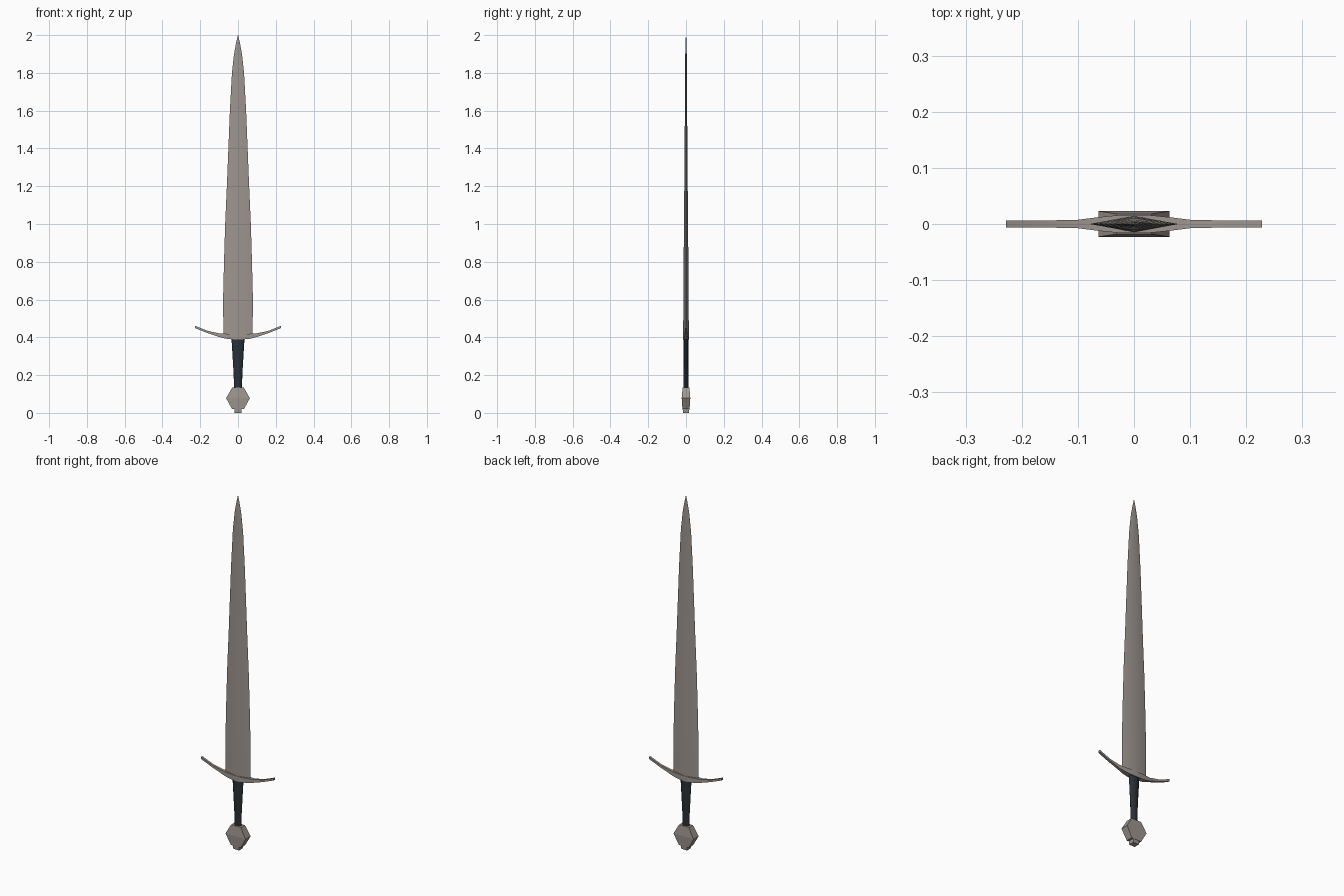
import bpy, bmesh, math

if "Cube" in bpy.data.objects:
    bpy.data.objects.remove(bpy.data.objects["Cube"])


def material(name, rgb):
    m = bpy.data.materials.new(name)
    m.diffuse_color = (*rgb, 1)
    m.use_nodes = True
    m.node_tree.nodes["Principled BSDF"].inputs["Base Color"].default_value = m.diffuse_color
    return m


steel = material("dull steel", (0.34, 0.30, 0.275))
leather = material("dark grip leather", (0.022, 0.03, 0.037))


def loft(name, rings, mat, angle=30):
    """Skin a list of equal-length vertex rings and cap both ends."""
    bm = bmesh.new()
    vs = [[bm.verts.new(p) for p in ring] for ring in rings]
    n = len(vs[0])
    for a, b in zip(vs, vs[1:]):
        for i in range(n):
            j = (i + 1) % n
            bm.faces.new((a[i], a[j], b[j], b[i]))
    bm.faces.new(vs[0])
    bm.faces.new(vs[-1])
    bmesh.ops.remove_doubles(bm, verts=bm.verts, dist=1e-5)
    bmesh.ops.recalc_face_normals(bm, faces=bm.faces)
    for f in bm.faces:
        f.smooth = True
    for e in bm.edges:
        e.smooth = e.calc_face_angle(0) < math.radians(angle)
    me = bpy.data.meshes.new(name)
    bm.to_mesh(me)
    bm.free()
    me.materials.append(mat)
    ob = bpy.data.objects.new(name, me)
    bpy.context.collection.objects.link(ob)
    return ob


# Blade: diamond section, (height, half width, half thickness)
blade = [(0.40, 0.077, 0.015), (0.60, 0.079, 0.014), (0.80, 0.074, 0.0125),
         (1.0, 0.068, 0.011), (1.2, 0.059, 0.009), (1.4, 0.051, 0.0075),
         (1.6, 0.043, 0.006), (1.8, 0.032, 0.005), (1.9, 0.021, 0.004),
         (1.96, 0.010, 0.003), (2.0, 0.0006, 0.0005)]
loft("blade", [[(-w, 0, z), (0, -t, z), (w, 0, z), (0, t, z)]
               for z, w, t in blade], steel)

# Curved crossguard: (x, bottom, top, half depth), mirrored about the middle
half = [(0.03, 0.389, 0.418, 0.0155), (0.065, 0.393, 0.419, 0.012),
        (0.10, 0.402, 0.421, 0.0075), (0.16, 0.422, 0.434, 0.0062),
        (0.228, 0.449, 0.461, 0.006)]
guard = ([(-x, b, t, d) for x, b, t, d in reversed(half)]
         + [(0, 0.388, 0.418, 0.0165)] + half)
loft("crossguard", [[(x, -d, b), (x, d, b), (x, d, t), (x, -d, t)]
                    for x, b, t, d in guard], steel)

# Grip: tapered eight-sided handle
grip = [(0.12, 0.020, 0.0125), (0.22, 0.024, 0.013),
        (0.32, 0.030, 0.0135), (0.40, 0.035, 0.0135)]
loft("grip", [[(w * math.cos(a), t * math.sin(a), z)
               for a in (i * math.tau / 8 for i in range(8))]
              for z, w, t in grip], leather, 50)

# Pommel: hexagonal block, thickest at the middle height
pommel = [(0.020, 0.031, 0.019), (0.078, 0.063, 0.0228), (0.134, 0.031, 0.018)]
loft("pommel", [[(-w, -t, z), (w, -t, z), (w, t, z), (-w, t, z)]
                for z, w, t in pommel], steel, 5)

# Rivet nub under the pommel
loft("pommel_nub", [[(-w, -t, z), (w, -t, z), (w, t, z), (-w, t, z)]
                    for z, w, t in [(0, 0.018, 0.016), (0.024, 0.02, 0.018)]],
     steel, 5)
